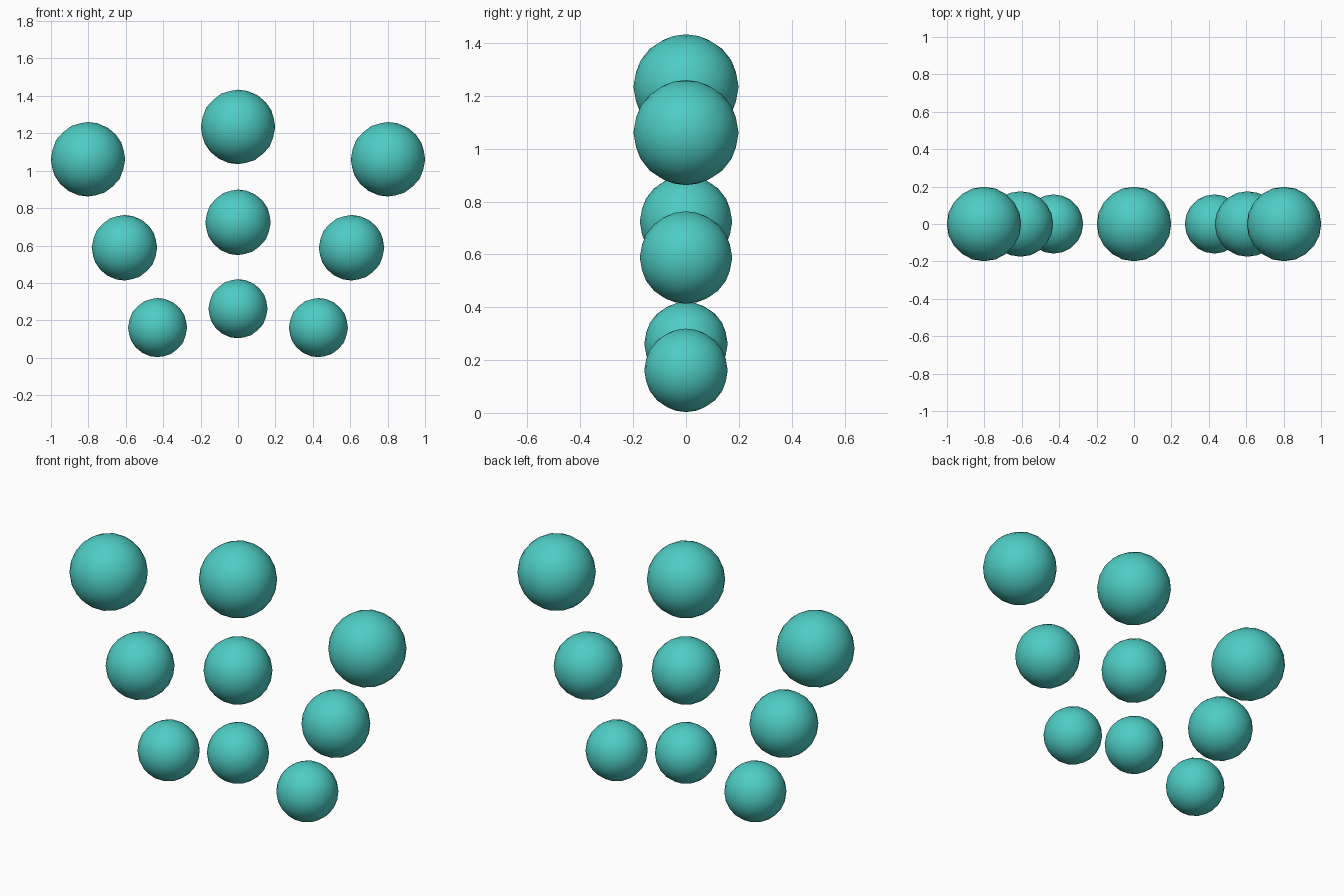
import bpy

if "Cube" in bpy.data.objects:
    bpy.data.objects.remove(bpy.data.objects["Cube"])

teal = bpy.data.materials.new("teal")
teal.diffuse_color = (0.076, 0.61, 0.552, 1)
teal.use_nodes = True
teal.node_tree.nodes["Principled BSDF"].inputs["Base Color"].default_value = teal.diffuse_color


def ball(name, x, z, radius):
    bpy.ops.mesh.primitive_ico_sphere_add(subdivisions=3, radius=radius, location=(x, 0, z))
    obj = bpy.context.object
    obj.name = name
    obj.data.materials.append(teal)
    bpy.ops.object.shade_smooth()


# Each row: name, radius, side offset, side height, centre height
rows = [
    ("lower", 0.158, 0.43, 0.161, 0.262),
    ("middle", 0.175, 0.607, 0.588, 0.724),
    ("upper", 0.199, 0.802, 1.061, 1.234),
]

# Three fanned rows of balls, mirrored left and right
for name, radius, x, side_z, centre_z in rows:
    ball(name + "_centre_ball", 0, centre_z, radius)
    for side, sign in (("left", -1), ("right", 1)):
        ball(f"{name}_{side}_ball", sign * x, side_z, radius)
